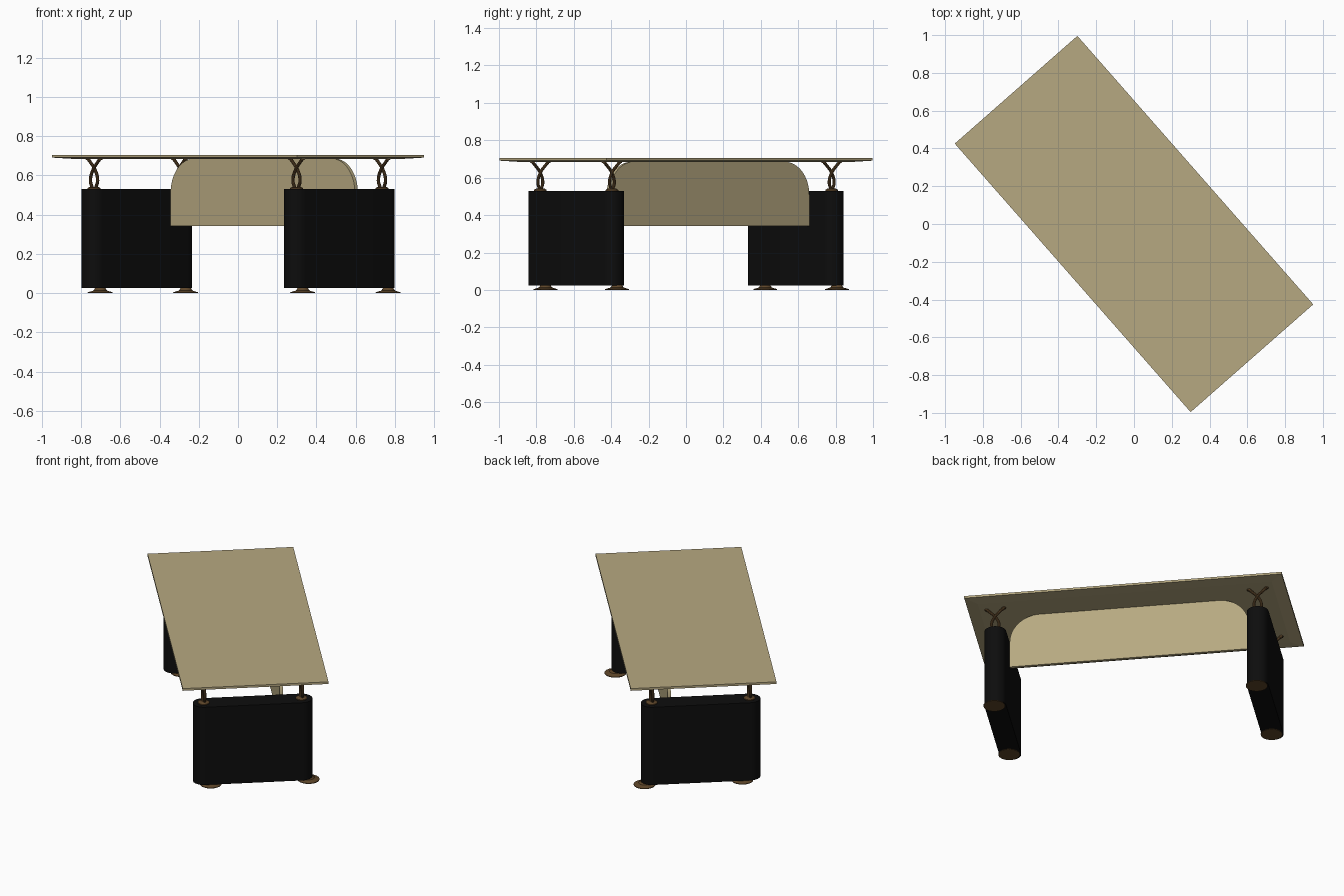
import bpy, bmesh, math

cube = bpy.data.objects.get("Cube")
if cube:
    bpy.data.objects.remove(cube)

TURN = math.radians(-48.7)   # the whole desk stands at an angle
LEG_X, COLUMN_Y, LEG_R = 0.782, 0.29, 0.064
LEG_BOTTOM, LEG_TOP = 0.025, 0.53
TOP_Z, TOP_UNDER = 0.705, 0.685


def material(name, color):
    m = bpy.data.materials.new(name)
    m.use_nodes = True
    m.diffuse_color = (*color, 1)
    m.node_tree.nodes["Principled BSDF"].inputs["Base Color"].default_value = (*color, 1)
    return m


WOOD = material("pale wood", (0.47, 0.395, 0.22))
BLACK = material("black lacquer", (0.004, 0.004, 0.004))
BRONZE = material("bronze", (0.11, 0.06, 0.022))


def finish(obj, name, mat, smooth=True):
    obj.name = name
    obj.data.materials.append(mat)
    obj.rotation_euler.z = TURN
    if smooth:
        bpy.ops.object.select_all(action='DESELECT')
        obj.select_set(True)
        bpy.context.view_layer.objects.active = obj
        bpy.ops.object.shade_smooth_by_angle(angle=math.radians(35))
    return obj


def from_bmesh(bm, name, mat, smooth=True):
    bmesh.ops.recalc_face_normals(bm, faces=bm.faces)
    mesh = bpy.data.meshes.new(name)
    bm.to_mesh(mesh)
    bm.free()
    obj = bpy.data.objects.new(name, mesh)
    bpy.context.collection.objects.link(obj)
    return finish(obj, name, mat, smooth)


def prism(outline, offset, name, mat, smooth=True):
    """Extrude a closed outline along an offset."""
    bm = bmesh.new()
    face = bm.faces.new([bm.verts.new(p) for p in outline])
    result = bmesh.ops.extrude_face_region(bm, geom=[face], use_keep_orig=True)
    moved = [v for v in result["geom"] if isinstance(v, bmesh.types.BMVert)]
    bmesh.ops.translate(bm, verts=moved, vec=offset)
    return from_bmesh(bm, name, mat, smooth)


def lathe(profile, x, y, name, mat, steps=32):
    """Turn a radius and height profile into a capped solid."""
    bm = bmesh.new()
    rings = []
    for r, z in profile:
        rings.append([bm.verts.new((x + r * math.cos(a), y + r * math.sin(a), z))
                      for a in (math.tau * i / steps for i in range(steps))])
    for low, high in zip(rings, rings[1:]):
        for i in range(steps):
            j = (i + 1) % steps
            bm.faces.new((low[i], low[j], high[j], high[i]))
    bm.faces.new(rings[0])
    bm.faces.new(rings[-1])
    return from_bmesh(bm, name, mat)


def arc(cx, cy, r, start, end, steps=16):
    angles = [math.radians(start + (end - start) * i / steps) for i in range(steps + 1)]
    return [(cx + r * math.cos(a), cy + r * math.sin(a)) for a in angles]


def rod(points, radius, name, mat):
    curve = bpy.data.curves.new(name, 'CURVE')
    curve.dimensions = '3D'
    curve.bevel_depth = radius
    curve.bevel_resolution = 3
    curve.resolution_u = 8
    curve.use_fill_caps = True
    spline = curve.splines.new('BEZIER')
    spline.bezier_points.add(len(points) - 1)
    for bp, p in zip(spline.bezier_points, points):
        bp.co = p
        bp.handle_left_type = bp.handle_right_type = 'AUTO'
    obj = bpy.data.objects.new(name, curve)
    bpy.context.collection.objects.link(obj)
    bpy.ops.object.select_all(action='DESELECT')
    obj.select_set(True)
    bpy.context.view_layer.objects.active = obj
    bpy.ops.object.convert(target='MESH')
    return finish(bpy.context.object, name, mat)


# Tabletop with a shallow chamfer around its underside
bm = bmesh.new()
rings = []
for inset, z in ((0, TOP_Z), (0, 0.691), (0.07, TOP_UNDER)):
    hx, hy = 0.946 - inset, 0.432 - inset
    rings.append([bm.verts.new((sx * hx, sy * hy, z))
                  for sx, sy in ((-1, -1), (1, -1), (1, 1), (-1, 1))])
for a, b in zip(rings, rings[1:]):
    for i in range(4):
        j = (i + 1) % 4
        bm.faces.new((a[i], a[j], b[j], b[i]))
bm.faces.new(rings[0])
bm.faces.new(rings[-1])
from_bmesh(bm, "tabletop", WOOD, smooth=False)

# Modesty panel with rounded upper corners
half, corner, low = 0.712, 0.175, 0.342
side = arc(half - corner, TOP_UNDER - corner, corner, 0, 90)
outline = [(half, low)] + side + [(-x, z) for x, z in reversed(side)] + [(-half, low)]
prism([(x, 0.168, z) for x, z in outline], (0, 0.02, 0), "modesty_panel", WOOD)

# Pedestals, feet and crossed brackets
for end, sx in (("left", 1), ("right", -1)):
    cx = sx * LEG_X
    outline = arc(cx, COLUMN_Y, LEG_R, 0, 180) + arc(cx, -COLUMN_Y, LEG_R, 180, 360)
    prism([(x, y, LEG_BOTTOM) for x, y in outline], (0, 0, LEG_TOP - LEG_BOTTOM),
          end + "_pedestal", BLACK)
    for place, sy in (("front", -1), ("back", 1)):
        tag = end + "_" + place
        y = sy * COLUMN_Y
        lathe([(0.064, 0), (0.064, 0.004), (0.035, 0.013), (0.026, 0.026)],
              cx, y + 0.042, tag + "_foot", BRONZE)
        lathe([(0.034, LEG_TOP), (0.034, 0.535), (0.024, 0.541)],
              cx, y, tag + "_bracket_base", BRONZE)
        # Two bowed rods that cross and flare out to small pads
        for n, s in (("a", 1), ("b", -1)):
            path = ((0.009, 0.538), (0.022, 0.575), (0, 0.632), (-0.028, 0.662), (-0.052, 0.684))
            rod([(cx + s * dx, y + s * 0.005, z) for dx, z in path], 0.0085,
                tag + "_bracket_rod_" + n, BRONZE)
            lathe([(0.011, 0.679), (0.014, 0.686)], cx - s * 0.052, y + s * 0.005,
                  tag + "_bracket_pad_" + n, BRONZE, 16)
